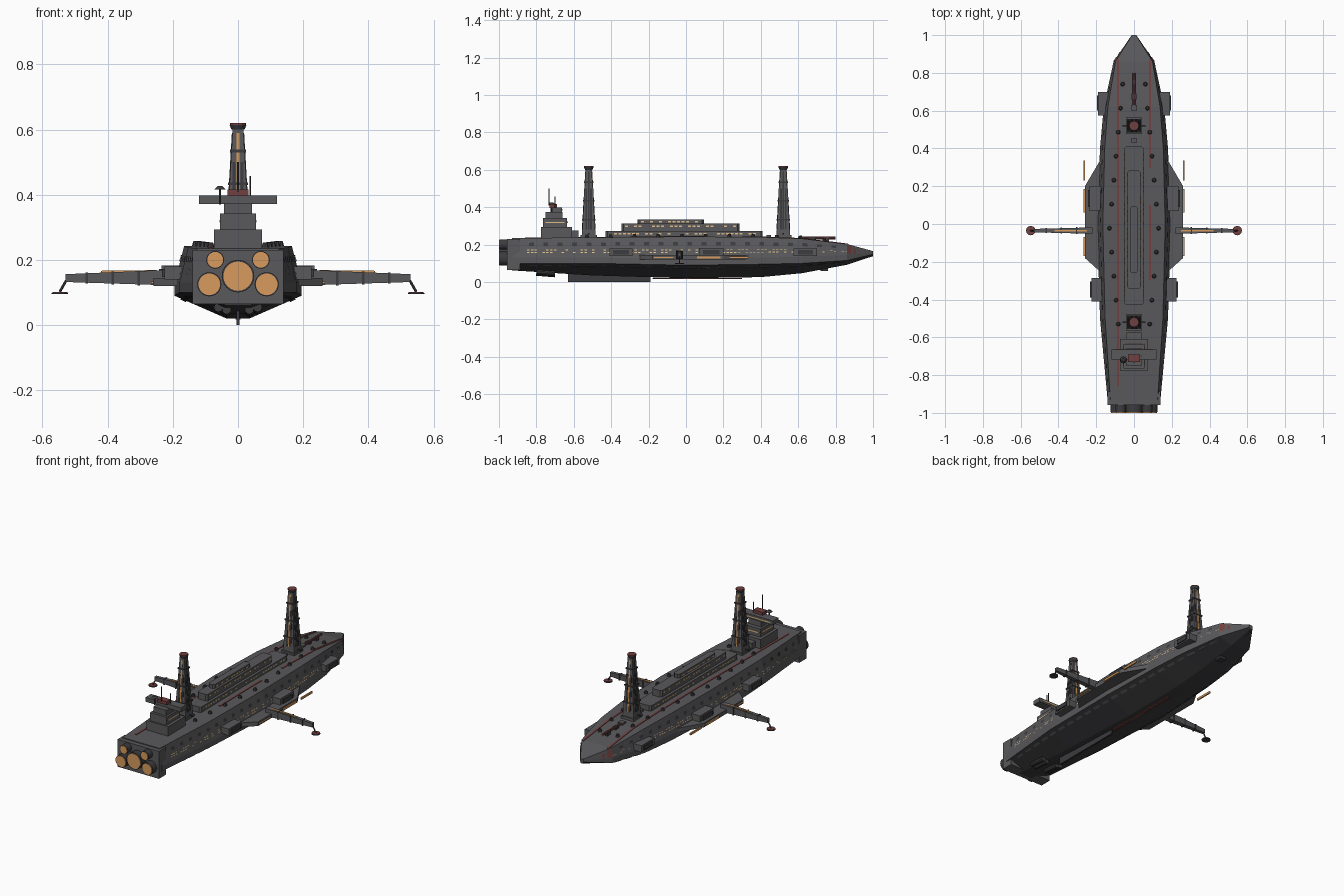
import bpy, bmesh, math, random
from mathutils import Vector, Matrix

if "Cube" in bpy.data.objects:
    bpy.data.objects.remove(bpy.data.objects["Cube"])
random.seed(4)

def mat(name, c):
    m = bpy.data.materials.new(name)
    m.diffuse_color = (*c, 1)
    m.use_nodes = True
    m.node_tree.nodes["Principled BSDF"].inputs["Base Color"].default_value = m.diffuse_color
    return m
HULL = mat("hull_grey", (0.10, 0.10, 0.106))
DARK = mat("dark_grey", (0.045, 0.045, 0.05))
RED = mat("dull_red", (0.17, 0.05, 0.05))
ORANGE = mat("glow_orange", (0.68, 0.33, 0.11))
YELLOW = mat("window_yellow", (0.75, 0.52, 0.25))

def finish(name, bm, *mats, normals=True):
    if normals:
        bmesh.ops.recalc_face_normals(bm, faces=bm.faces)
    me = bpy.data.meshes.new(name)
    bm.to_mesh(me)
    bm.free()
    for m in mats:
        me.materials.append(m)
    ob = bpy.data.objects.new(name, me)
    bpy.context.collection.objects.link(ob)
    return ob

def add_box(bm, x0, x1, y0, y1, z0, z1):
    M = Matrix.Translation(((x0+x1)/2, (y0+y1)/2, (z0+z1)/2)) @ Matrix.Diagonal((x1-x0, y1-y0, z1-z0, 1))
    bmesh.ops.create_cube(bm, size=1, matrix=M)

def boxes(name, m, *dims):
    bm = bmesh.new()
    for d in dims:
        add_box(bm, *d)
    return finish(name, bm, m)

def both(d):
    return [d, (-d[1], -d[0], *d[2:])]

def loft(name, rings, *mats):
    """Bridge equal-sized closed rings and cap both ends."""
    bm = bmesh.new()
    vs = [[bm.verts.new(p) for p in r] for r in rings]
    n = len(rings[0])
    for a, b in zip(vs, vs[1:]):
        for i in range(n):
            bm.faces.new((a[i], a[(i+1) % n], b[(i+1) % n], b[i]))
    bm.faces.new(vs[0])
    bm.faces.new(vs[-1])
    return finish(name, bm, *mats)

def prism(name, pts, z0, z1, m):
    return loft(name, [[(x, y, z) for x, y in pts] for z in (z0, z1)], m)

def cylinder(name, m, p, q, r0, r1=None, n=16):
    p, q = Vector(p), Vector(q)
    bm = bmesh.new()
    M = Matrix.Translation((p+q)/2) @ (q-p).to_track_quat('Z', 'Y').to_matrix().to_4x4()
    bmesh.ops.create_cone(bm, cap_ends=True, segments=n, radius1=r0, radius2=r0 if r1 is None else r1,
                          depth=(q-p).length, matrix=M)
    return finish(name, bm, m)

# Hull stations: y, deck half width, deck z, chine half width, upper chine z, lower chine z, keel half width, keel z
ST = [(-0.93, .125, .235, .140, .130, .100, .040, .062),
      (-0.50, .153, .238, .180, .130, .100, .040, .035),
      (0.00, .165, .243, .195, .128, .090, .035, .020),
      (0.40, .155, .240, .180, .130, .095, .032, .026),
      (0.62, .138, .232, .160, .135, .100, .028, .047),
      (0.86, .098, .203, .108, .145, .115, .020, .092),
      (1.00, .010, .165, .012, .155, .148, .006, .138)]

def section(y):
    for a, b in zip(ST, ST[1:]):
        if y <= b[0]:
            break
    t = (y-a[0])/(b[0]-a[0])
    v = [p+(q-p)*t for p, q in zip(a, b)]
    return [(v[1], v[2]), (v[3], v[4]), (v[3], v[5]), (v[6], v[7])]

rings = []
for s in ST:
    half = section(s[0])
    rings.append([(x, s[0], z) for x, z in half] + [(-x, s[0], z) for x, z in reversed(half)])
hull = loft("hull", rings, HULL, DARK)
for f in hull.data.polygons:
    f.material_index = int(f.normal.z < -0.3)

def facet_plates(name, m, seg, specs, off=0.003, sides=(1, -1)):
    """Thin plates lying on one hull facet: specs are (y0, y1, t0, t1)."""
    bm = bmesh.new()
    for sd in sides:
        for y0, y1, t0, t1 in specs:
            c = []
            for y, t in ((y0, t0), (y1, t0), (y1, t1), (y0, t1)):
                a, b = (Vector((p[0], p[1])) for p in section(y)[seg:seg+2])
                d = (b-a).normalized()
                q = a.lerp(b, t) + Vector((-d.y, d.x))*off
                c.append(bm.verts.new((sd*q.x, y, q.y)))
            f = bm.faces.new(c if sd > 0 else c[::-1])
    return finish(name, bm, m, normals=False)

# Rows of hull windows, hatches and lower armour panels
lit, hatches, panels = [], [], []
for i in range(84):
    y = -0.85 + i*0.0205
    for t in (.60, .72):
        if random.random() < 0.55:
            lit.append((y, y+.013, t, t+.045))
for i in range(22):
    y = -0.84 + i*0.077
    hatches.append((y, y+.026, .25, .42))
    panels.append((y, y+.05, .12, .22))
facet_plates("hull_windows", YELLOW, 0, lit)
facet_plates("hull_hatches", DARK, 0, hatches)
facet_plates("belly_panels", HULL, 2, panels, .004)
facet_plates("bow_red_marks", RED, 0, [(.86, .885, .1, .95), (.895, .91, .3, .95)])

# Red deck stripes that follow the sheer of the deck
def deck_stripe(name, x, y0, y1):
    cuts = [y0] + [s[0] for s in ST if y0 < s[0] < y1] + [y1]
    loft(name, [[(x+dx, y, section(y)[0][1]+dz) for dx, dz in ((-.006, -.002), (.006, -.002), (.006, .003), (-.006, .003))]
                for y in cuts], RED)
deck_stripe("left_deck_stripe", -.085, -.86, .87)
deck_stripe("right_deck_stripe_front", .085, .30, .87)
deck_stripe("right_deck_stripe_mid", .085, -.30, .10)
boxes("belly_stripe", RED, (-.008, .008, -.18, .30, .017, .022))

# Deck bollards
bm = bmesh.new()
for i in range(11):
    y = .74 - i*.127
    x = .13 - .092*abs(y+.02)
    for sx in (x, -x):
        bmesh.ops.create_cone(bm, cap_ends=True, segments=8, radius1=.012, radius2=.007, depth=.016,
                              matrix=Matrix.Translation((sx, y, section(y)[0][1]+.007)))
finish("deck_bollards", bm, DARK)

# Keel fin and belly thrusters
boxes("keel_fin", DARK, (-.005, .005, -.63, -.19, 0, .05))
for sx in (-1, 1):
    for x, z in ((.035, .047), (.06, .054)):
        cylinder("belly_thruster", DARK, (sx*x, -.80, z), (sx*x, -.70, z-.008), .014, n=10)

# Stern block and engines
boxes("stern_block", HULL, (-.139, .139, -.957, -.887, .064, .23))
for x, z, r in ((0, .15, .05), (.088, .125, .037), (-.088, .125, .037), (.07, .2, .027), (-.07, .2, .027)):
    cylinder("engine_nozzle", DARK, (x, -.95, z), (x, -.996, z), r, n=24)
    cylinder("engine_glow", ORANGE, (x, -.99, z), (x, -1, z), r*.9, n=24)

# Stepped deckhouse with cut corners and window rows
def chamfered(w, y0, y1, c):
    return [(-w+c, y0), (w-c, y0), (w, y0+c), (w, y1-c), (w-c, y1), (-w+c, y1), (-w, y1-c), (-w, y0+c)]
win = []
for w, y0, y1, z0, z1 in ((.05, -.43, .41, .23, .272), (.034, -.345, .285, .27, .312), (.02, -.26, .095, .31, .335)):
    prism("deckhouse_tier", chamfered(w, y0, y1, .01), z0, z1, HULL)
    y = y0+.02
    while y < y1-.03:
        if random.random() < .75:
            win += both((w-.002, w+.002, y, y+.016, z1-.018, z1-.010))
        y += .024
boxes("deckhouse_windows", YELLOW, *win)

# Command bridge
boxes("bridge_tiers", HULL, (-.073, .073, -.775, -.61, .23, .293), (-.055, .055, -.765, -.635, .29, .342),
      (-.043, .043, -.75, -.66, .34, .375), (-.04, .04, -.61, -.575, .23, .275))
boxes("bridge_wing", HULL, (-.12, .12, -.717, -.664, .372, .398))
boxes("bridge_roof", RED, (-.032, .032, -.73, -.69, .396, .416))
boxes("bridge_windows", YELLOW, (-.045, .045, -.637, -.632, .315, .323), (-.1, .1, -.666, -.661, .382, .389),
      *both((.053, .057, -.75, -.65, .315, .322)))
cylinder("tall_antenna", DARK, (0, -.733, .41), (0, -.733, .50), .003, n=6)
cylinder("short_antenna", DARK, (.038, -.70, .395), (.038, -.70, .458), .003, n=6)
cylinder("dish_post", DARK, (-.055, -.72, .37), (-.055, -.72, .418), .004, n=6)
cylinder("dish", DARK, (-.055, -.72, .416), (-.055, -.72, .426), .018, .008, n=12)

# Two tall masts with collars, glowing strips and caps
def square(h, y, z):
    return [(-h, y-h, z), (h, y-h, z), (h, y+h, z), (-h, y+h, z)]
for y in (-.52, .52):
    half = lambda z: .037 - .021*(z-.24)/.365
    loft("mast", [square(half(.225), y, .225), square(half(.605), y, .605)], HULL)
    boxes("mast_plinth", HULL, (-.043, .043, y-.043, y+.043, .225, .25))
    boxes("mast_collars", DARK, *[(-h, h, y-h, y+h, z, z+.008) for z in (.33, .43, .53) for h in (half(z)+.004,)])
    cylinder("mast_cap", DARK, (0, y, .60), (0, y, .614), .02, .026, n=12)
    cylinder("mast_cap_top", RED, (0, y, .613), (0, y, .62), .025, n=12)
    for k in range(4):
        R = Matrix.Rotation(k*math.pi/2, 4, 'Z')
        # glowing strip flanked by dark panels on each face
        for x0, x1, z0, z1, m, nm in ((-.004, .004, .28, .59, ORANGE, "mast_glow"), (-.017, -.008, .28, .5, DARK, "mast_panel"),
                                      (.008, .017, .28, .5, DARK, "mast_panel")):
            if m is ORANGE and k % 2:
                m = DARK
            pr = [[R @ Vector((x, -half(z)+d, z)) + Vector((0, y, 0)) for x, d in ((x0, .002), (x1, .002), (x1, -.002), (x0, -.002))]
                  for z in (z0, z1)]
            loft(nm, pr, m)
    boxes("mast_yard", DARK, (-.062, .062, y-.003, y+.003, .255, .261))

# Side wings, sponsons and glowing rails
for s in (-1, 1):
    prism("side_wing", [(s*.16, .37), (s*.26, .2), (s*.26, -.18), (s*.16, -.27)], .12, .145, HULL)
    # outrigger arm, tapered, with collars and a hanging pad
    ring = lambda x, h, z0, z1: [(s*x, -.035-h, z0), (s*x, -.035+h, z0), (s*x, -.035+h, z1), (s*x, -.035-h, z1)]
    loft("outrigger_arm", [ring(.22, .017, .122, .169), ring(.53, .009, .132, .156)], HULL)
    loft("arm_glow", [ring(.25, .004, .16, .1685), ring(.42, .004, .155, .1665)], ORANGE)
    for x in (.30, .38, .46):
        f = (x-.22)/.31
        loft("arm_collar", [ring(x+d, .02-.008*f, .119+.01*f, .171-.012*f) for d in (0, .008)], DARK)
    cylinder("pad_strut", DARK, (s*.527, -.035, .137), (s*.547, -.035, .102), .004, n=6)
    cylinder("pad", DARK, (s*.547, -.035, .095), (s*.547, -.035, .099), .025, n=12)
    cylinder("pad_top", RED, (s*.547, -.035, .098), (s*.547, -.035, .102), .023, n=12)
boxes("wing_glow_rails", ORANGE, *[b for y0, y1, h in ((.23, .335, .006), (.06, .185, .006), (-.17, -.07, .003))
                                   for b in both((.259, .267, y0, y1, .131-h, .131+h))])
boxes("sponsons", HULL, *both((.12, .19, .575, .70, .14, .18)), *both((.16, .225, -.41, -.285, .14, .18)),
      *both((.16, .235, .07, .20, .14, .182)))
boxes("sponson_covers", DARK, *both((.19, .196, .60, .68, .148, .172)), *both((.225, .233, -.39, -.305, .148, .172)),
      *both((.235, .243, .09, .18, .148, .172)))

# Bow gun and deck lockers
boxes("bow_gun_mount", HULL, (-.016, .016, .60, .63, .22, .243), (-.014, .014, .43, .455, .23, .252))
cylinder("bow_gun_barrel", RED, (0, .63, .235), (0, .80, .235), .007, n=8)
boxes("bow_deck_rail", DARK, (-.012, .012, .66, .69, .215, .238), (-.01, .01, .74, .765, .21, .236))
boxes("belly_sensor", DARK, (-.02, .02, .72, .76, .058, .08))
